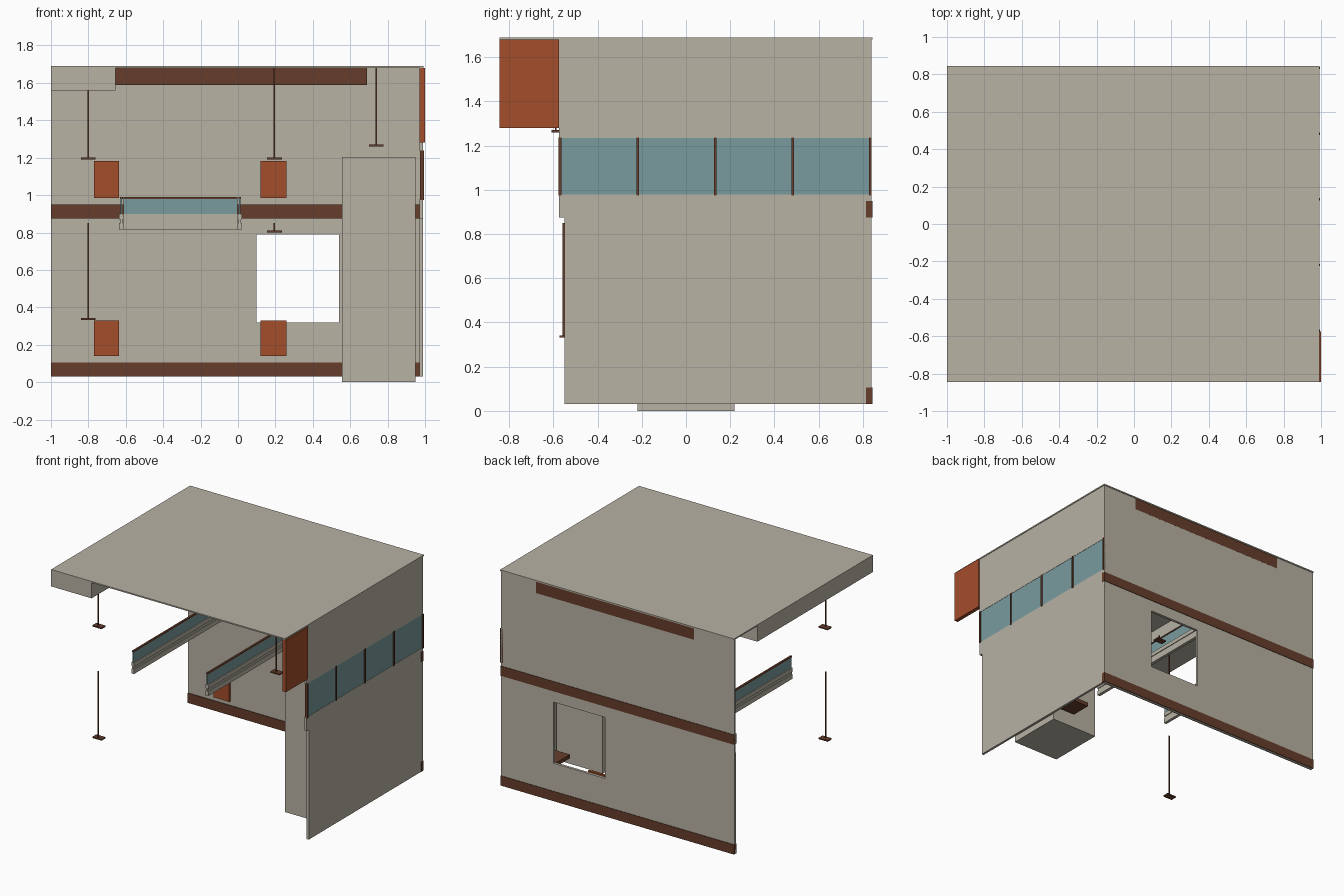
import bpy


def material(name, rgb):
    m = bpy.data.materials.new(name)
    m.diffuse_color = (*rgb, 1)
    return m


BEIGE = material("beige plaster", (0.48, 0.445, 0.37))
BROWN = material("brown wood", (0.135, 0.048, 0.024))
RUST = material("rust orange", (0.37, 0.075, 0.024))
GLASS = material("blue glass", (0.19, 0.33, 0.34))


def box(name, x, y, z, mat):
    """Box from three (low, high) ranges."""
    c = [(x[i], y[j], z[k]) for i in (0, 1) for j in (0, 1) for k in (0, 1)]
    f = [(0, 1, 3, 2), (4, 6, 7, 5), (0, 4, 5, 1),
         (2, 3, 7, 6), (0, 2, 6, 4), (1, 5, 7, 3)]
    me = bpy.data.meshes.new(name)
    me.from_pydata(c, [], f)
    me.materials.append(mat)
    ob = bpy.data.objects.new(name, me)
    bpy.context.collection.objects.link(ob)
    return ob


# roof slab and the deeper beam on its left
box("roof", (-1, 0.992), (-0.845, 0.845), (1.68, 1.69), BEIGE)
box("roof_beam", (-1, -0.655), (-0.845, 0.56), (1.56, 1.681), BEIGE)

# back wall: thicker lower storey around a window opening, thin upper storey
back = (0.82, 0.84)
box("back_wall_left", (-1, 0.10), back, (0.03, 0.805), BEIGE)
box("back_wall_right", (0.54, 0.985), back, (0.03, 0.805), BEIGE)
box("back_wall_sill", (0.10, 0.54), back, (0.03, 0.32), BEIGE)
box("back_wall_lintel", (0.10, 0.54), back, (0.79, 0.805), BEIGE)
box("back_wall_upper", (-1, 0.985), (0.825, 0.84), (0.805, 1.68), BEIGE)

# brown bands on the back wall
for name, z in (("base_band", (0.03, 0.105)), ("floor_band", (0.875, 0.95))):
    box(name, (-1, 0.99), (0.815, 0.844), z, BROWN)
box("ceiling_band", (-0.655, 0.69), (0.81, 0.8403), (1.59, 1.68), BROWN)

# right wall with a window strip
box("right_wall_lower", (0.97, 0.988), (-0.55, 0.84), (0.03, 0.875), BEIGE)
box("right_wall_sill", (0.97, 0.988), (-0.575, 0.84), (0.875, 0.98), BEIGE)
box("right_wall_upper", (0.97, 0.988), (-0.575, 0.84), (1.235, 1.68), BEIGE)
box("strip_glass", (0.978, 0.986), (-0.57, 0.84), (0.98, 1.235), GLASS)
for i in range(5):
    y = -0.57 + i * 0.351
    box("mullion", (0.972, 0.994), (y - 0.006, y + 0.006), (0.975, 1.238), BROWN)

# rust fin at the front of the right wall
box("wall_fin", (0.97, 1.0), (-0.845, -0.575), (1.28, 1.68), RUST)

# tall closet and the small block behind it
box("closet", (0.555, 0.95), (-0.22, 0.22), (0.0, 1.205), BEIGE)
box("small_block", (0.80, 0.93), (0.27, 0.43), (0.07, 0.10), BROWN)

# rust panels on the back wall
for x in ((-0.77, -0.635), (0.12, 0.26)):
    for z in ((0.14, 0.33), (0.985, 1.182)):
        box("wall_panel", x, (0.80, 0.818), z, RUST)


# stair-well railing: base beams, glass and handrail on three sides
def railing(x, y, along_y):
    def rail(name, inset, z, mat):
        xs = (x[0] + inset, x[1] - inset) if along_y else x
        ys = y if along_y else (y[0] + inset, y[1] - inset)
        box(name, xs, ys, z, mat)
    rail("rail_beam_lower", 0.0, (0.815, 0.85), BEIGE)
    rail("rail_beam_web", 0.006, (0.85, 0.87), BEIGE)
    rail("rail_beam_upper", 0.0, (0.87, 0.90), BEIGE)
    rail("rail_glass", 0.008, (0.90, 0.982), GLASS)
    rail("handrail", 0.004, (0.98, 0.99), BROWN)


railing((-0.635, -0.612), (-0.39, 0.78), True)
railing((-0.002, 0.021), (-0.39, 0.78), True)
railing((-0.612, -0.002), (0.757, 0.78), False)

# hanging lamps: thin rod and flat plate
for x, y, bottom, top in ((-0.8, -0.555, 1.19, 1.57), (-0.8, -0.555, 0.332, 0.85),
                          (0.195, 0.52, 1.19, 1.68), (0.195, 0.52, 0.80, 0.85),
                          (0.74, -0.59, 1.26, 1.68)):
    box("lamp_rod", (x - 0.004, x + 0.004), (y - 0.004, y + 0.004), (bottom, top), BROWN)
    box("lamp_plate", (x - 0.039, x + 0.039), (y - 0.018, y + 0.03), (bottom, bottom + 0.01), BROWN)
